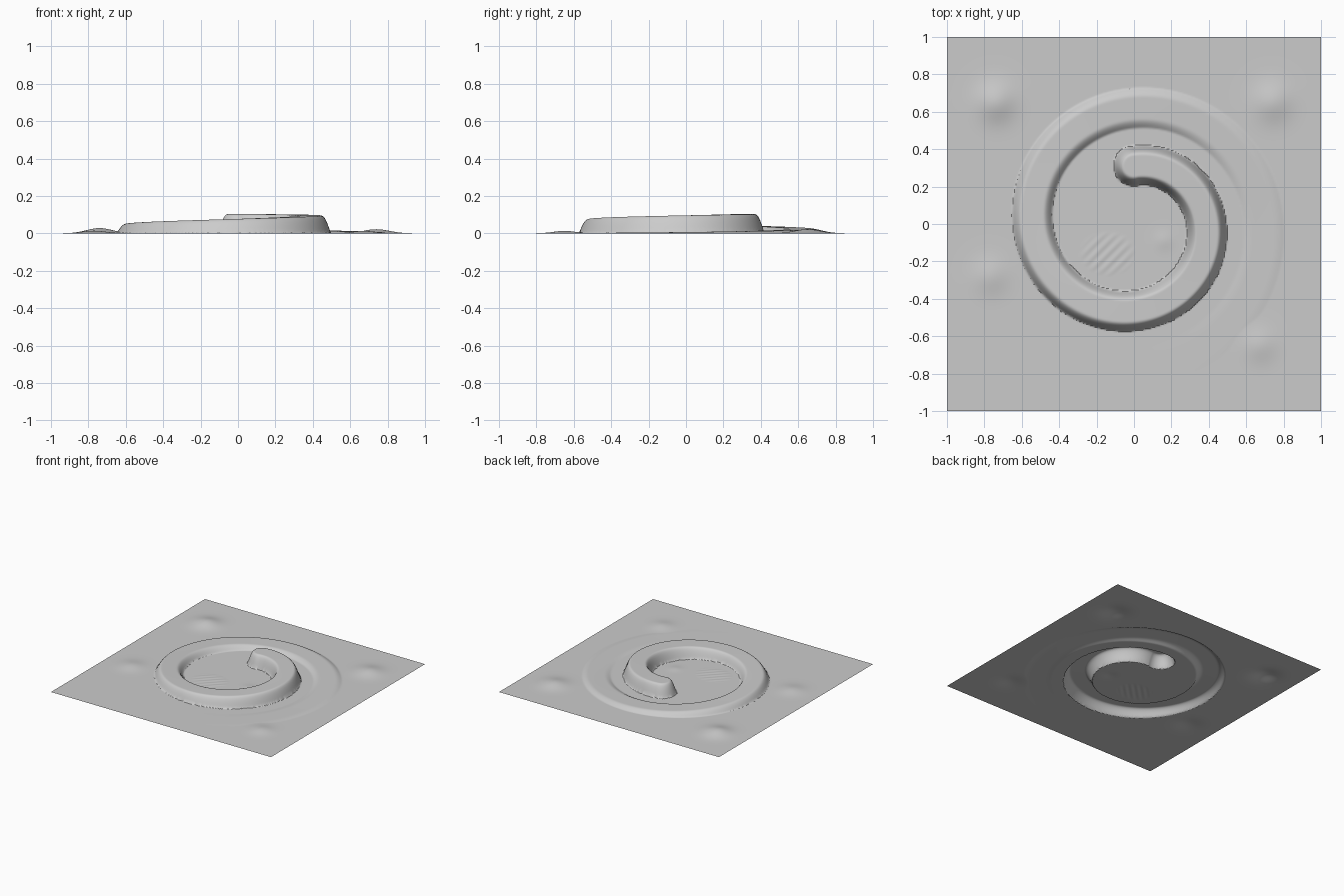
import bpy, bmesh
from math import atan2, cos, sin, exp, hypot, pi

cube = bpy.data.objects.get("Cube")
if cube:
    bpy.data.objects.remove(cube, do_unlink=True)

# Spiral ridge settings: t counts quarter turns, clockwise from the back
START_RADIUS, GROWTH, TURNS = 0.31, 0.077, 6
PEAK, HALF_BASE, RAMP = 0.103, 0.107, 0.05

# Low mounds: x, y, height, spread
MOUNDS = [
    (-0.74, 0.65, 0.028, 0.07),
    (0.74, 0.65, 0.022, 0.07),
    (-0.77, -0.28, 0.014, 0.065),
    (0.67, -0.65, 0.013, 0.06),
    (0.16, -0.09, 0.005, 0.035),
]


def ridge_section(distance):
    """Flat crest with rounded shoulders and a crisp foot."""
    s = min(max((HALF_BASE - distance) / RAMP, 0), 1)
    return sin(s * pi / 2)


def spiral(x, y):
    # Round cap at the inner end
    z = PEAK * ridge_section(hypot(x, y - START_RADIUS))
    # Ridge that widens its turn and sinks into the ground
    u = (1 - atan2(y, x) / (pi / 2)) % 4
    for t in (u, u + 4):
        if t < TURNS:
            crest = PEAK * cos(t / TURNS * pi / 2) ** 2
            offset = abs(hypot(x, y) - START_RADIUS - GROWTH * t)
            z = max(z, crest * ridge_section(offset))
    return z


def mounds(x, y):
    return sum(h * exp(-((x - a) ** 2 + (y - b) ** 2) / (2 * s * s))
               for a, b, h, s in MOUNDS)


def ripples(x, y):
    """Small diagonal corrugated patch inside the spiral."""
    a, b = (x + 0.14) / 0.15, (y + 0.16) / 0.12
    fade = max(0, 1 - (a * a + b * b) ** 2)
    return 0.0013 * fade * (1 + sin((x - y) * 2 * pi / 0.062))


# Relief sheet
bm = bmesh.new()
bmesh.ops.create_grid(bm, x_segments=260, y_segments=260, size=1)
for v in bm.verts:
    x, y = v.co.x, v.co.y
    v.co.z = max(spiral(x, y), mounds(x, y) + ripples(x, y))
    if max(abs(x), abs(y)) > 0.99:
        v.co.z = 0
mesh = bpy.data.meshes.new("spiral_ground")
bm.to_mesh(mesh)
bm.free()
ground = bpy.data.objects.new("spiral_ground", mesh)
bpy.context.collection.objects.link(ground)

# Plain grey
grey = bpy.data.materials.new("plain_grey")
grey.use_nodes = True
colour = (0.6, 0.6, 0.6, 1)
grey.diffuse_color = colour
grey.node_tree.nodes["Principled BSDF"].inputs["Base Color"].default_value = colour
mesh.materials.append(grey)

bpy.context.view_layer.objects.active = ground
ground.select_set(True)
bpy.ops.object.shade_smooth_by_angle(angle=pi / 5)
